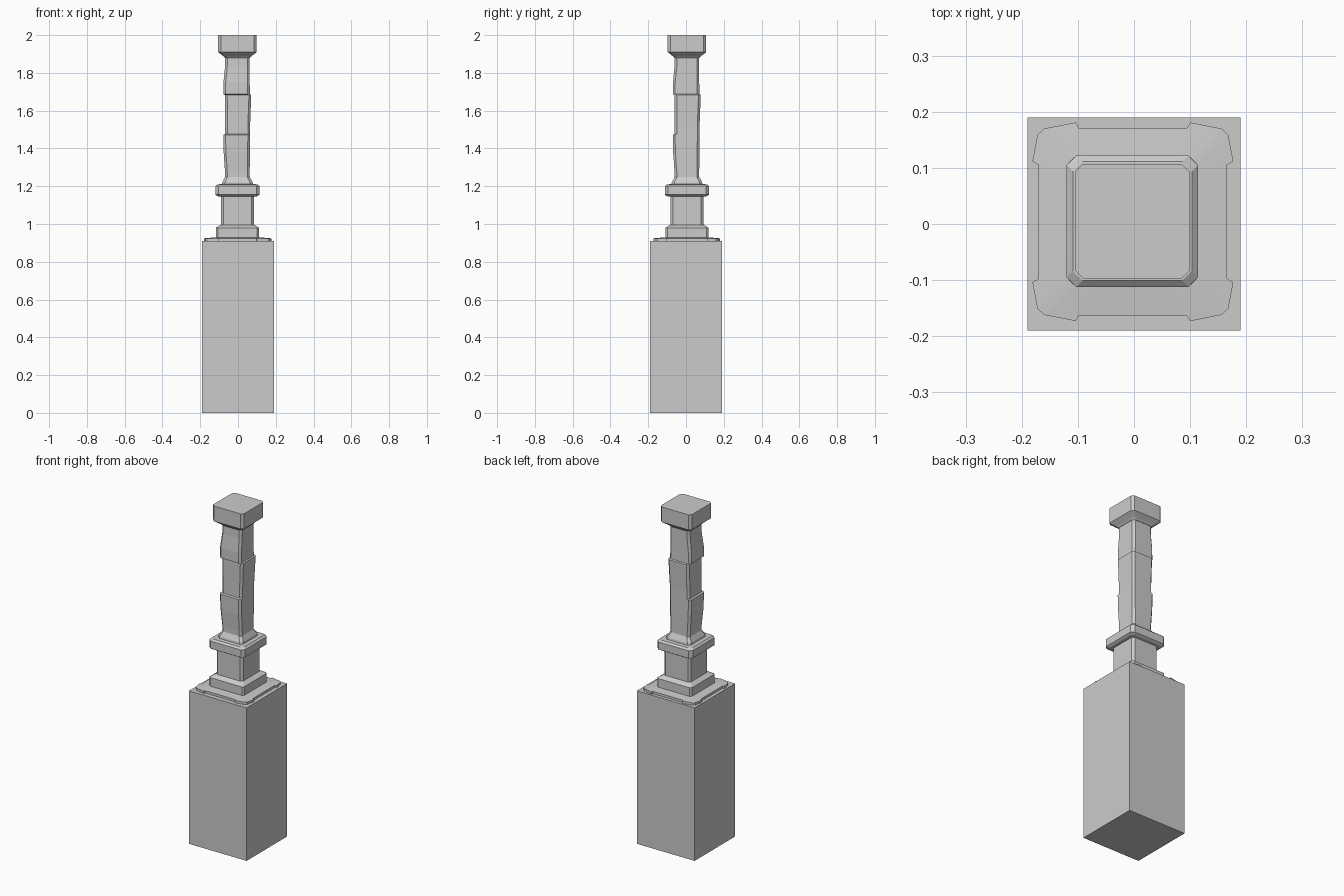
import bpy

cube = bpy.data.objects.get("Cube")
if cube:
    bpy.data.objects.remove(cube, do_unlink=True)

stone = bpy.data.materials.new("grey stone")
stone.use_nodes = True
GREY = (0.6, 0.6, 0.6, 1)
stone.diffuse_color = GREY
stone.node_tree.nodes["Principled BSDF"].inputs["Base Color"].default_value = GREY

CX, CY = -0.003, 0.005   # axis of the slightly offset column


def loft(name, rings):
    """Skin a stack of equal-length rings and cap both ends."""
    n = len(rings[0])
    verts = [p for ring in rings for p in ring]
    faces = [tuple(range(n))[::-1], tuple(range(len(verts) - n, len(verts)))]
    for r in range(len(rings) - 1):
        for i in range(n):
            j = (i + 1) % n
            faces.append((r * n + i, r * n + j, (r + 1) * n + j, (r + 1) * n + i))
    mesh = bpy.data.meshes.new(name)
    mesh.from_pydata(verts, [], faces)
    mesh.materials.append(stone)
    obj = bpy.data.objects.new(name, mesh)
    bpy.context.collection.objects.link(obj)
    return obj


def ring(z, half, cut, low=0, high=0):
    """Square with cut corners; low and high push out the -x/-y and +x/+y sides."""
    a, b = -half - low, half + high
    pts = [(a + cut, a), (b - cut, a), (b, a + cut), (b, b - cut),
           (b - cut, b), (a + cut, b), (a, b - cut), (a, a + cut)]
    return [(CX + x, CY + y, z) for x, y in pts]


def turned(name, cut, profile):
    return loft(name, [ring(z, h, cut) for z, h in profile])


# Plain square pedestal
bpy.ops.mesh.primitive_cube_add(size=1, location=(0, 0, 0.455))
block = bpy.context.object
block.name = "pedestal_block"
block.scale = (0.38, 0.38, 0.91)
bpy.ops.object.transform_apply(location=False, rotation=False, scale=True)
block.data.materials.append(stone)

# Worn slab whose corners stick out past its sides
corner = [(0.168, 0.106), (0.179, 0.108), (0.17, 0.155),
          (0.158, 0.166), (0.102, 0.177), (0.1, 0.167)]
outline = []
for sx, sy in [(1, 1), (-1, 1), (-1, -1), (1, -1)]:
    part = [(sx * x, sy * y) for x, y in corner]
    outline += part if sx * sy > 0 else part[::-1]


def slab_ring(z, scale):
    return [(x * scale - 0.002, y * scale + 0.004, z) for x, y in outline]


loft("worn_slab", [slab_ring(0.908, 1), slab_ring(0.924, 1), slab_ring(0.929, 0.68)])

# Column foot, lower shaft, collar and capital
turned("column_foot", 0.01, [(0.92, 0.114), (0.98, 0.114), (0.996, 0.089)])
turned("lower_shaft", 0.012, [(0.99, 0.087), (1.15, 0.087)])
turned("collar", 0.017, [(1.145, 0.09), (1.147, 0.104), (1.155, 0.117),
                         (1.2, 0.117), (1.21, 0.106), (1.211, 0.082)])
turned("collar_neck", 0.014, [(1.205, 0.083), (1.222, 0.08), (1.25, 0.065)])
turned("capital", 0.014, [(1.88, 0.067), (1.888, 0.074), (1.91, 0.102), (2.0, 0.102)])

# Chipped upper shaft: height, push on -x/-y sides, push on +x/+y sides
chips = [(1.24, 0, 0), (1.28, 0.001, 0), (1.38, 0.008, 0.001), (1.472, 0.01, 0.002),
         (1.476, 0, 0.002), (1.52, 0, 0.002), (1.683, 0.001, 0.008),
         (1.687, 0.009, 0.001), (1.75, 0.009, 0), (1.83, 0.001, 0), (1.89, 0, 0)]
loft("upper_shaft", [ring(z, 0.065, 0.012, lo, hi) for z, lo, hi in chips])
